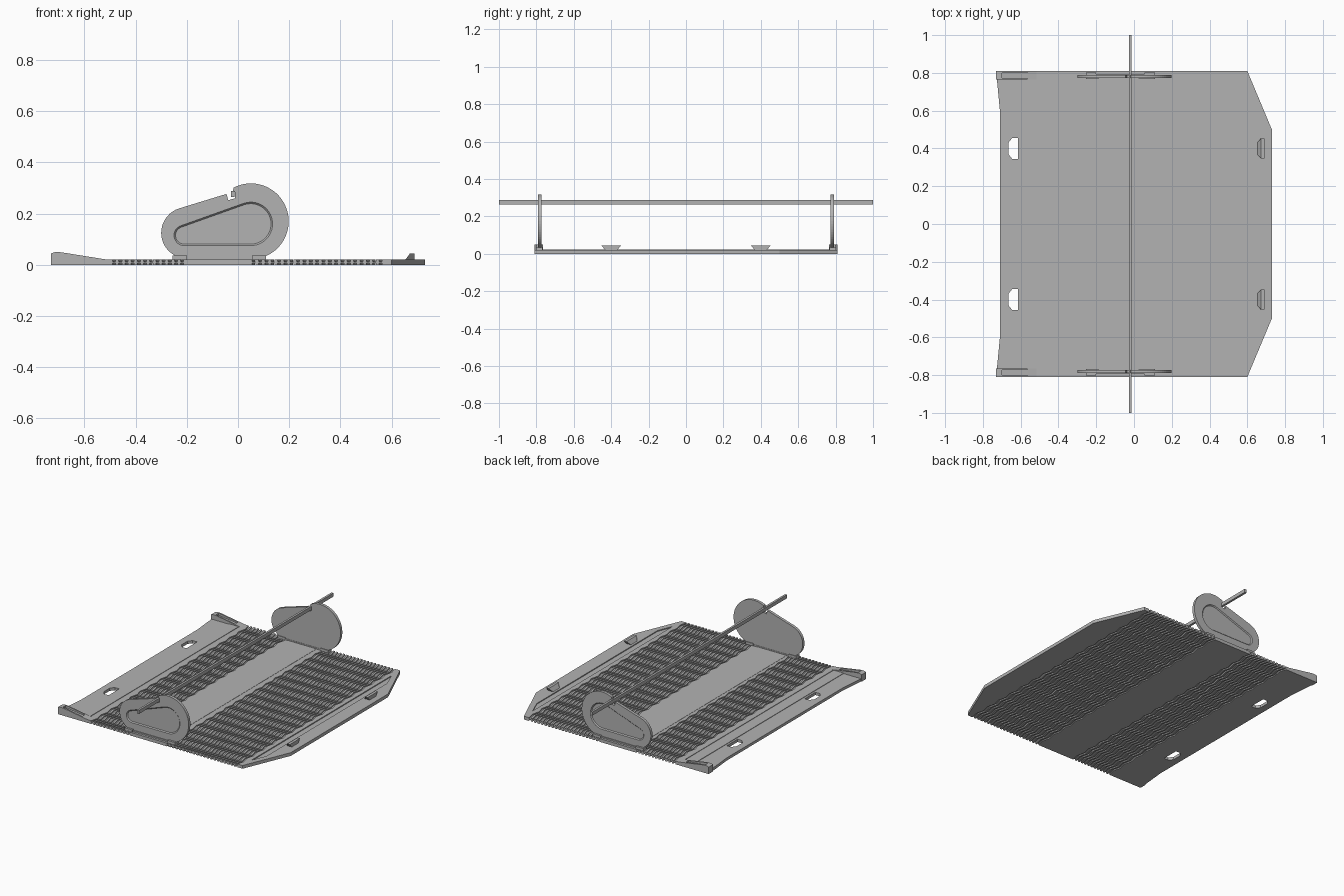
import bpy, bmesh
from math import sin, cos, radians

if "Cube" in bpy.data.objects:
    bpy.data.objects.remove(bpy.data.objects["Cube"])

grey = bpy.data.materials.new("plastic_grey")
grey.diffuse_color = (0.45, 0.45, 0.45, 1)
grey.use_nodes = True
grey.node_tree.nodes["Principled BSDF"].inputs["Base Color"].default_value = grey.diffuse_color


def loft(name, rings):
    """Closed solid through rings of equal point count."""
    bm = bmesh.new()
    vs = [[bm.verts.new(p) for p in r] for r in rings]
    n = len(rings[0])
    for a, b in zip(vs, vs[1:]):
        for i in range(n):
            j = (i + 1) % n
            bm.faces.new((a[i], a[j], b[j], b[i]))
    caps = [bm.faces.new(vs[0][::-1]), bm.faces.new(vs[-1])]
    bmesh.ops.recalc_face_normals(bm, faces=bm.faces)
    bmesh.ops.triangulate(bm, faces=caps)
    me = bpy.data.meshes.new(name)
    bm.to_mesh(me)
    bm.free()
    ob = bpy.data.objects.new(name, me)
    bpy.context.collection.objects.link(ob)
    me.materials.append(grey)
    return ob


def slab(name, pts, z0, z1):
    return loft(name, [[(x, y, z) for x, y in pts] for z in (z0, z1)])


def upright(name, pts, y0, y1):
    return loft(name, [[(x, y, z) for x, z in pts] for y in (y0, y1)])


def box(name, x0, x1, y0, y1, z0, z1):
    return slab(name, [(x0, y0), (x1, y0), (x1, y1), (x0, y1)], z0, z1)


def cut(ob, cutter):
    m = ob.modifiers.new("cut", 'BOOLEAN')
    m.operation, m.solver, m.object = 'DIFFERENCE', 'EXACT', cutter
    cutter.hide_render = True
    cutter.hide_viewport = True
    cutter.display_type = 'WIRE'


def arc(cx, cz, r, a0, a1, n):
    return [(cx + r * cos(radians(a0 + (a1 - a0) * i / n)),
             cz + r * sin(radians(a0 + (a1 - a0) * i / n))) for i in range(n + 1)]


# Grooved deck: square-wave cross-section swept along a zigzag
TOP, DEEP = 0.021, 0.007


def groove_line(outer, inner):
    pts = [(-0.525, outer, 0)]
    for start, end, count in ((-0.49, -0.2, 12), (0.055, 0.575, 21)):
        pitch = (end - start) / count
        for i in range(count):
            x = start + pitch * (i + 0.25)
            w = pitch * 0.5
            pts += [(x, outer, 1), (x, inner, 1), (x + w, inner, 1), (x + w, outer, 1)]
    return pts + [(0.6, outer, 0)]


section = groove_line(TOP, TOP - DEEP) + groove_line(0, DEEP)[::-1]
rows = 32
rings = []
for k in range(rows + 1):
    y = -0.81 + 1.62 * k / rows
    shift = 0.006 if k % 2 else -0.006
    rings.append([(x + shift * f, y, z) for x, z, f in section])
loft("grooved_deck", rings)
box("centre_panel", -0.185, 0.025, -0.77, 0.77, 0.015, 0.0225)

# Left ledge with two socket holes
ledge = slab("left_ledge", [(-0.73, -0.81), (-0.525, -0.81), (-0.525, 0.81), (-0.73, 0.81),
                            (-0.71, 0.6), (-0.71, -0.6)], 0, 0.018)
for s in (-1, 1):
    hole = [(-0.665, 0.37), (-0.645, 0.345), (-0.613, 0.345),
            (-0.613, 0.455), (-0.645, 0.455), (-0.665, 0.43)]
    cut(ledge, slab("socket_cutter", [(x, s * y) for x, y in hole], -0.05, 0.1))
box("ledge_lip", -0.60, -0.53, -0.765, 0.765, 0.01, 0.021)

# Right ledge: chamfered border around a shallow recessed strip
slab("right_ledge", [(0.6, -0.81), (0.73, -0.5), (0.73, 0.5), (0.6, 0.81), (0.6, 0.72),
                     (0.64, 0.62), (0.64, -0.62), (0.6, -0.72)], 0, TOP)
slab("recessed_strip", [(0.6, -0.72), (0.64, -0.62), (0.64, 0.62), (0.6, 0.72)], 0, 0.015)

# Flared connector hooks
for c in (-0.4, 0.4):
    loft("connector_hook", [
        [(0.652, c - 0.03, 0.018), (0.69, c - 0.03, 0.018), (0.69, c + 0.03, 0.018), (0.652, c + 0.03, 0.018)],
        [(0.672, c - 0.053, 0.045), (0.69, c - 0.053, 0.045), (0.69, c + 0.053, 0.045), (0.672, c + 0.053, 0.045)]])

# Side plate outline: two arcs, flat foot, and a stepped notch holding the rod
outline = (arc(-0.2, 0.125, 0.1, 270, 107, 20)
           + [(-0.045, 0.277), (-0.038, 0.252), (-0.012, 0.26), (-0.012, 0.285), (-0.02, 0.285)]
           + arc(0.05, 0.17, 0.148, 117, -90, 36))


def panel(d):
    return (arc(-0.21, 0.115, 0.04 - d, 270, 108, 14)
            + arc(0.05, 0.16, 0.085 - d, 108, -90, 24))


for s in (-1, 1):
    # Side plate with a recessed panel on its outer face
    plate = upright("side_plate", outline, s * 0.772, s * 0.79)
    cut(plate, loft("panel_cutter", [[(x, s * y, z) for x, z in panel(d)]
                                     for d, y in ((-0.002, 0.792), (0.006, 0.784))]))
    # Feet and joining strip under the plate
    for x in (-0.255, 0.055):
        box("plate_foot", x, x + 0.055, s * 0.768, s * 0.803, 0.018, 0.036)
    box("foot_strip", -0.2, 0.055, s * 0.77, s * 0.795, 0.018, 0.03)
    # Sloping corner rail: two walls, closed end and channel floor
    slope = [(-0.73, 0), (-0.73, 0.045), (-0.715, 0.05), (-0.69, 0.049), (-0.515, 0.021), (-0.515, 0)]
    upright("rail_outer_wall", slope, s * 0.80, s * 0.81)
    upright("rail_inner_wall", slope, s * 0.764, s * 0.772)
    upright("rail_end", [(-0.73, 0), (-0.73, 0.045), (-0.715, 0.05), (-0.70, 0.0495), (-0.70, 0)],
            s * 0.772, s * 0.80)
    upright("rail_floor", [(-0.70, 0), (-0.70, 0.036), (-0.56, 0.02), (-0.56, 0)], s * 0.772, s * 0.80)
    upright("rail_tip", [(-0.56, 0), (-0.56, 0.0282), (-0.515, 0.021), (-0.515, 0)], s * 0.772, s * 0.80)

# Cross rod resting in both notches
box("cross_rod", -0.027, -0.013, -1, 1, 0.265, 0.288)
